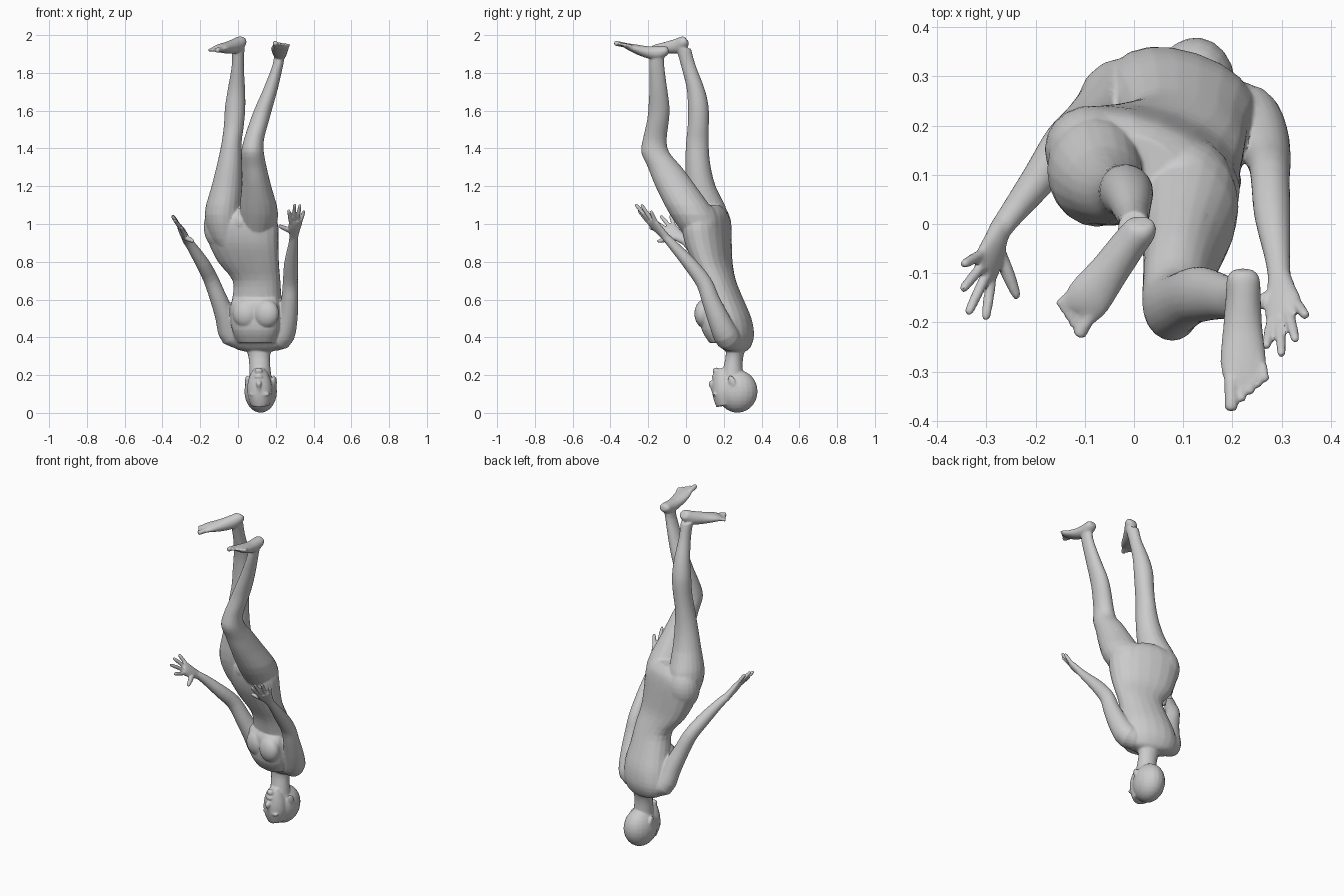
import bpy, bmesh, math
from mathutils import Vector, Matrix

bm = bmesh.new()
SIDES = 20


def catmull(rows, steps=3):
    """Smoothly resample rows of numbers."""
    pts = [Vector(r) for r in rows]
    out = []
    for i in range(len(pts) - 1):
        p0, p1, p2, p3 = pts[max(i - 1, 0)], pts[i], pts[i + 1], pts[min(i + 2, len(pts) - 1)]
        for s in range(steps):
            t = s / steps
            out.append(0.5 * (2 * p1 + (p2 - p0) * t + (2 * p0 - 5 * p1 + 4 * p2 - p3) * t * t
                              + (3 * p1 - p0 - 3 * p2 + p3) * t ** 3))
    return out + [pts[-1]]


def skin(rings):
    """Bridge rings of points into a closed tube."""
    vs = [[bm.verts.new(p) for p in r] for r in rings]
    fs = [bm.faces.new(vs[0][::-1]), bm.faces.new(vs[-1])]
    for a, b in zip(vs, vs[1:]):
        for i in range(SIDES):
            j = (i + 1) % SIDES
            fs.append(bm.faces.new((a[i], a[j], b[j], b[i])))
    bmesh.ops.recalc_face_normals(bm, faces=fs)


ANG = [2 * math.pi * i / SIDES for i in range(SIDES)]


def slices(rows, yaw=0.0, twist=0.0, square=1.0):
    """Loft of horizontal ellipses: x, y, z, rx, ry; twist adds yaw along the loft, square < 1 fills corners."""
    def f(v):
        return math.copysign(abs(v) ** square, v)
    rows = catmull(rows)
    rings = []
    for i, r in enumerate(rows):
        rot = Matrix.Rotation(yaw + twist * i / (len(rows) - 1), 3, 'Z')
        rings.append([Vector(r[:3]) + rot @ Vector((r[3] * f(math.cos(a)), r[4] * f(math.sin(a)), 0))
                      for a in ANG])
    skin(rings)


def tube(rows, side=(1, 0.1, 0)):
    """Loft along a path: x, y, z, half width along side, half thickness."""
    rows = catmull(rows)
    c = [Vector(r[:3]) for r in rows]
    rings = []
    for i, r in enumerate(rows):
        t = (c[min(i + 1, len(c) - 1)] - c[max(i - 1, 0)]).normalized()
        u = Vector(side)
        u = (u - t * u.dot(t)).normalized()
        v = t.cross(u)
        rings.append([c[i] + u * r[3] * math.cos(a) + v * r[4] * math.sin(a) for a in ANG])
    skin(rings)


def ball(c, r, yaw=0.0, pitch=0.0):
    m = (Matrix.Translation(c) @ Matrix.Rotation(yaw, 4, 'Z') @ Matrix.Rotation(pitch, 4, 'X')
         @ Matrix.Diagonal((*r, 1)))
    bmesh.ops.create_uvsphere(bm, u_segments=20, v_segments=14, radius=1, matrix=m)


def digit(a, b, r0, r1, side):
    a, b = Vector(a), Vector(b)
    tube([(*a, r0, r0), (*(a + b) / 2, r0, r0), (*a.lerp(b, .9), r1, r1), (*b, r1 * .6, r1 * .6)], side)


def hand(wrist, knuckle, side, tips, thumb):
    w, k, s = Vector(wrist), Vector(knuckle), Vector(side).normalized()
    tube([(*w.lerp(k, -.15), .024, .02), (*w.lerp(k, .3), .032, .02),
          (*w.lerp(k, .75), .042, .018), (*w.lerp(k, 1.05), .039, .013)], side)
    for i, tip in enumerate(tips):
        digit(k + s * (i - 1.5) * .021 - (k - w) * .1, tip, .011, .0095, side)
    n = -1 if (Vector(thumb) - k).dot(s) < 0 else 1
    digit(w.lerp(k, .25) + s * n * .012, thumb, .014, .01, (k - w))


def toes(big_base, big_tip, small_base, small_tip, side):
    a, b, c, d = map(Vector, (big_base, big_tip, small_base, small_tip))
    for i, t in enumerate((0, .32, .56, .79, 1)):
        r = .0135 if i == 0 else .0085
        digit(a.lerp(c, t), b.lerp(d, t), r, r, side)


# torso and neck (figure is upside down)
slices([(.108, .265, .325, .075, .045), (.1, .262, .347, .13, .07), (.095, .25, .41, .158, .102),
        (.098, .232, .5, .152, .108), (.1, .203, .6, .134, .096), (.098, .172, .7, .13, .085),
        (.055, .14, .8, .168, .092), (.03, .118, .9, .193, .108), (.017, .108, 1.0, .203, .112),
        (.015, .112, 1.06, .16, .095), (.015, .125, 1.1, .07, .05)], -.3, -.08, .92)
slices([(.12, .245, .17, .06, .06), (.115, .25, .25, .056, .05), (.112, .257, .3, .058, .047),
        (.11, .265, .36, .075, .055)], -.15)

# chest front
slices([(.1, .2, .37, .1, .07), (.098, .18, .44, .13, .09), (.094, .168, .53, .137, .083),
        (.093, .166, .58, .132, .078), (.094, .172, .607, .122, .07)], -.28, 0, .8)
for x, y in ((.04, .128), (.15, .096)):
    ball((x, y, .525), (.07, .05, .075), -.28)

# seat cheeks and groin
for x, y in ((-.078, .145), (.1, .085)):
    ball((x, y, .985), (.105, .095, .13), -.36)
ball((.02, .07, 1.01), (.06, .085, .07))

# head: skull, face, jaw, nose, lips, brow, ears
ball((.12, .272, .114), (.086, .108, .113), -.15)
tube([(.118, .21, .04, .05, .05), (.116, .2, .1, .066, .06), (.114, .2, .16, .063, .06),
      (.112, .192, .21, .045, .045), (.111, .185, .236, .025, .028)])
ball((.11, .16, .222), (.022, .02, .018))
ball((.11, .147, .192), (.022, .01, .013))
tube([(.112, .147, .105, .008, .008), (.111, .14, .135, .01, .012), (.11, .133, .155, .015, .014),
      (.11, .142, .168, .012, .008)])
for s in (-1, 1):
    ball((.115 + s * .028, .155 - s * .004, .098), (.026, .011, .01))
    ball((.12 + s * .074, .258 - s * .016, .168), (.009, .02, .032), -.15 - s * .3, .4)

# arms
tube([(.16, .25, .4, .05, .06), (.225, .22, .4, .066, .068), (.258, .18, .48, .056, .06),
      (.274, .13, .6, .045, .048), (.277, .095, .69, .04, .043), (.281, .02, .79, .037, .037),
      (.292, -.07, .89, .026, .026), (.296, -.115, .94, .023, .021)])
tube([(.03, .28, .405, .05, .06), (-.035, .272, .412, .062, .062), (-.067, .235, .51, .054, .055),
      (-.105, .2, .61, .045, .047), (-.145, .165, .71, .04, .042), (-.187, .1, .79, .037, .037),
      (-.245, .025, .88, .027, .026), (-.275, -.015, .918, .023, .021)])

# hands
hand((.296, -.115, .94), (.305, -.185, 1.015), (.08, .065, 0),
     [(.268, -.252, 1.075), (.3, -.268, 1.105), (.329, -.238, 1.103), (.35, -.188, 1.07)],
     (.215, -.182, .992))
hand((-.275, -.018, .92), (-.303, -.095, .978), (.04, -.1, -.06),
     [(-.348, -.083, 1.048), (-.35, -.135, 1.045), (-.338, -.183, 1.025), (-.302, -.195, .982)],
     (-.236, -.152, .908))

# legs, tops tapering inside the pelvis
slices([(-.04, .12, .84, .03, .04), (-.065, .115, .92, .075, .08), (-.08, .11, 1.05, .097, .113),
        (-.06, .077, 1.2, .08, .08), (-.045, .062, 1.32, .065, .066), (-.034, .06, 1.43, .053, .06),
        (-.022, .065, 1.52, .053, .056), (-.015, .065, 1.62, .054, .055), (-.008, .05, 1.72, .045, .047),
        (-.001, .012, 1.84, .032, .039), (.001, -.013, 1.93, .034, .039)])
slices([(.07, .12, .84, .03, .04), (.1, .098, .92, .075, .09), (.111, .035, 1.05, .102, .12),
        (.097, -.055, 1.2, .079, .107), (.085, -.112, 1.3, .067, .09), (.077, -.163, 1.38, .06, .074),
        (.085, -.165, 1.45, .053, .063), (.115, -.148, 1.55, .05, .058), (.138, -.143, 1.62, .046, .056),
        (.174, -.147, 1.72, .038, .047), (.213, -.155, 1.85, .028, .039), (.22, -.147, 1.92, .031, .039)])

# feet, soles up
tube([(.222, -.093, 1.922, .018, .014), (.222, -.108, 1.918, .033, .026), (.222, -.15, 1.906, .036, .036),
      (.221, -.21, 1.911, .04, .031), (.222, -.28, 1.931, .047, .022), (.227, -.325, 1.946, .04, .012)],
     (1, 0, 0))
tube([(.02, .004, 1.976, .018, .018), (.016, -.008, 1.967, .032, .031), (-.01, -.04, 1.945, .036, .039),
      (-.05, -.095, 1.934, .04, .033), (-.092, -.15, 1.93, .047, .022), (-.11, -.178, 1.925, .04, .012)],
     (.83, -.56, 0))
toes((.197, -.315, 1.945), (.198, -.38, 1.959), (.262, -.285, 1.94), (.268, -.32, 1.949), (1, 0, 0))
toes((-.085, -.18, 1.927), (-.114, -.229, 1.919), (-.133, -.145, 1.927), (-.155, -.166, 1.919),
     (.83, -.56, 0))

# fuse all parts into one skin
mesh = bpy.data.meshes.new("human_figure")
bm.to_mesh(mesh)
bm.free()
body = bpy.data.objects.new("human_figure", mesh)
bpy.context.collection.objects.link(body)
bpy.context.view_layer.objects.active = body
body.select_set(True)
fuse = body.modifiers.new("fuse", 'REMESH')
fuse.mode = 'VOXEL'
fuse.voxel_size = .0045
soft = body.modifiers.new("soften", 'SMOOTH')
soft.factor = .5
soft.iterations = 8
thin = body.modifiers.new("simplify", 'DECIMATE')
thin.ratio = .15
for m in list(body.modifiers):
    bpy.ops.object.modifier_apply(modifier=m.name)
bpy.ops.object.shade_smooth_by_angle(angle=math.radians(40))
